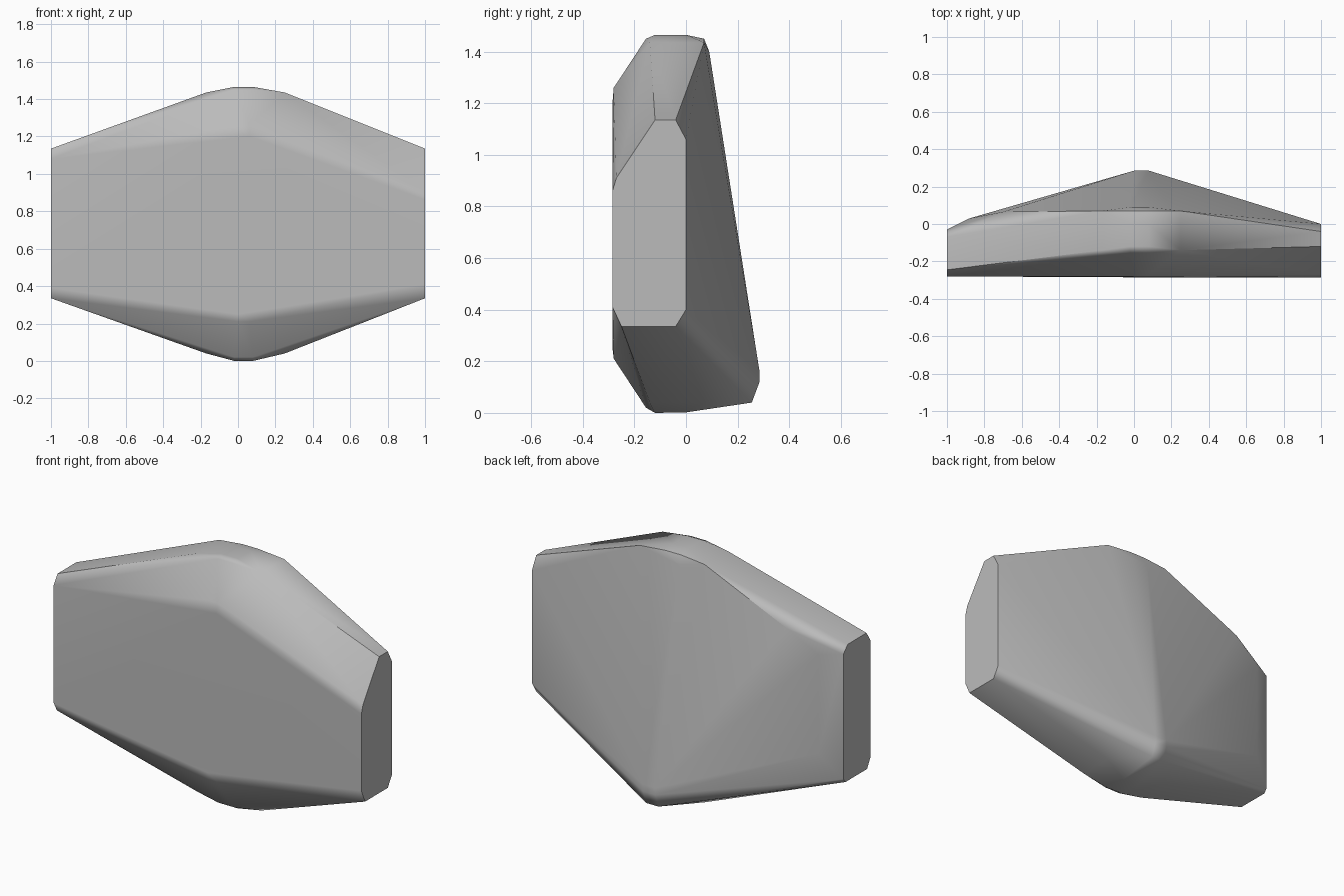
import bpy
import bmesh
import math

cube = bpy.data.objects.get("Cube")
if cube:
    bpy.data.objects.remove(cube, do_unlink=True)

# Stone colour
stone = bpy.data.materials.new("stone_grey")
stone.use_nodes = True
colour = (0.5, 0.5, 0.5, 1)
stone.diffuse_color = colour
stone.node_tree.nodes["Principled BSDF"].inputs["Base Color"].default_value = colour

# Flat end outlines as (y, z)
right_end = [(-0.12, 1.135), (-0.04, 1.135), (0, 1.06), (0, 0.4), (-0.04, 0.335),
             (-0.25, 0.335), (-0.285, 0.41), (-0.285, 0.86), (-0.27, 0.91)]
left_end = [(-0.245, 1.135), (-0.07, 1.135), (-0.03, 1.09), (-0.03, 0.36),
            (-0.05, 0.335), (-0.25, 0.335), (-0.28, 0.39), (-0.28, 1.08)]
points = [(1, y, z) for y, z in right_end] + [(-1, y, z) for y, z in left_end]

# Bulging middle: each rounded ridge is a (y, z) point spanning a few x positions
ridges = [
    ((-0.02, 0.08), [(-0.12, 0.0), (0.0, 0.002), (-0.12, 1.465), (0.0, 1.465)]),
    ((-0.02, 0.08), [(-0.155, 0.02), (-0.155, 1.45), (0.07, 1.45), (0.09, 1.4)]),
    ((0.0, 0.08), [(0.255, 0.04), (0.285, 0.12), (0.285, 0.16)]),
    ((0.0, 0.06), [(-0.28, 0.21), (-0.285, 0.25), (-0.285, 1.2), (-0.28, 1.26)]),
    ((-0.17, 0.25), [(-0.14, 1.435), (0.07, 1.435), (-0.14, 0.04), (0.07, 0.04)]),
]
points += [(x, y, z) for xs, outline in ridges for y, z in outline for x in xs]

# Worn back corner on one side
points += [(-0.88, 0.03, 1.08), (-0.88, 0.03, 0.5), (-0.7, 0.065, 1.2)]

# Rock shell
bm = bmesh.new()
for p in points:
    bm.verts.new(p)
hull = bmesh.ops.convex_hull(bm, input=bm.verts)
bmesh.ops.delete(bm, geom=[v for v in bm.verts if not v.link_faces], context="VERTS")
bmesh.ops.dissolve_limit(bm, angle_limit=math.radians(2), verts=bm.verts, edges=bm.edges)
bmesh.ops.recalc_face_normals(bm, faces=bm.faces)
mesh = bpy.data.meshes.new("rock")
bm.to_mesh(mesh)
bm.free()
mesh.materials.append(stone)
rock = bpy.data.objects.new("rock", mesh)
bpy.context.collection.objects.link(rock)

# Soft edges between shallow facets, crisp ridges elsewhere
bpy.context.view_layer.objects.active = rock
rock.select_set(True)
bpy.ops.object.shade_smooth_by_angle(angle=math.radians(38))
weighted = rock.modifiers.new("even_shading", "WEIGHTED_NORMAL")
weighted.keep_sharp = True
